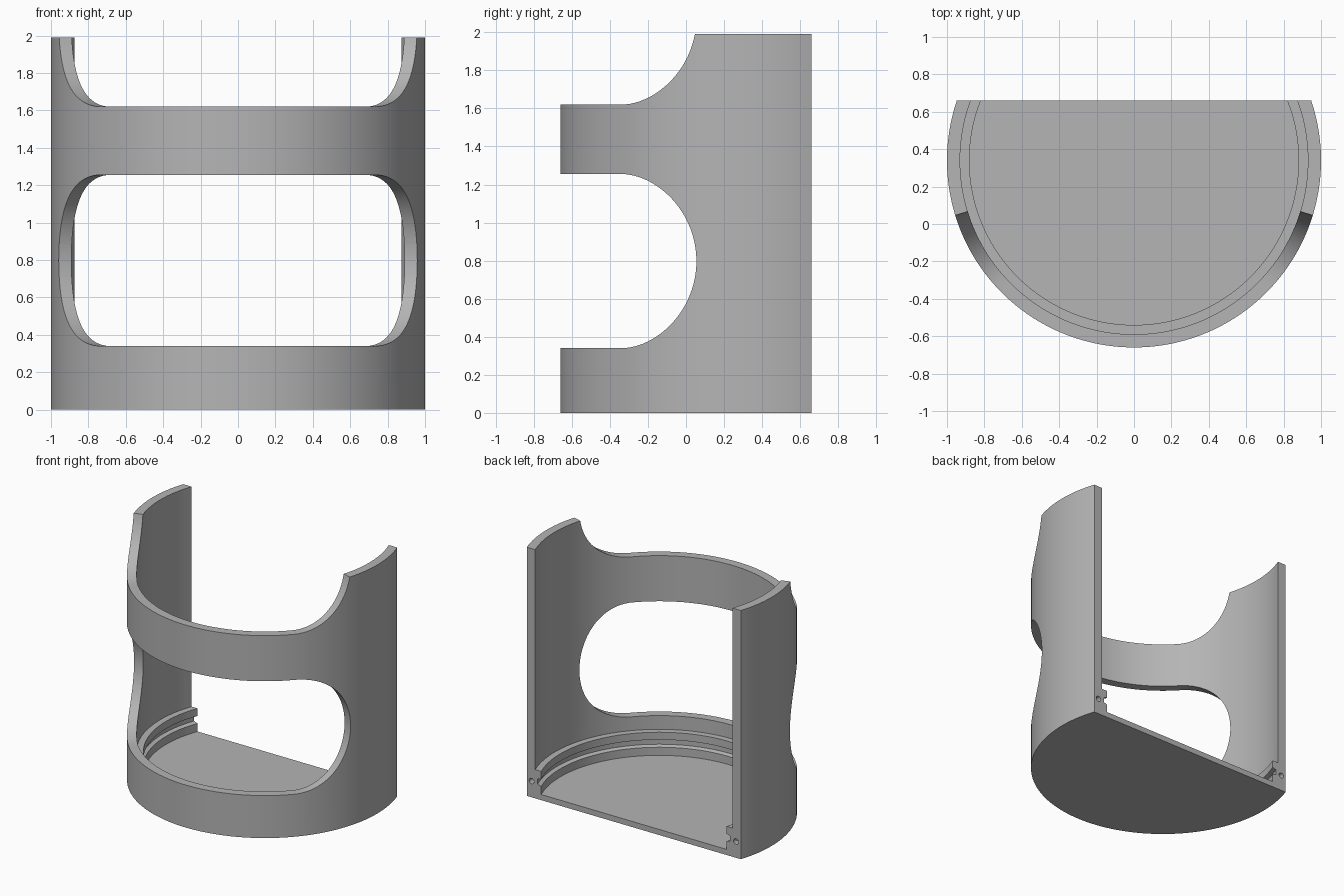
import bpy, bmesh
from math import sin, cos, pi, sqrt, radians
from mathutils import Matrix

cube = bpy.data.objects.get("Cube")
if cube:
    bpy.data.objects.remove(cube, do_unlink=True)

OUT, INN, LIP = 1.0, 0.93, 0.88    # wall and ledge radii
CY, BACK = 0.34, 0.32              # axis position and cut plane behind it
TOP, MID = 1.99, 0.7975            # wall height, window centre height
RAD, ARC = 0.4575, 0.824           # window corner radius, start angle of its round end
TIP = ARC + RAD
UPPER = MID + 1.28                 # centre height of the open top cut-out
FLOOR = 0.045

mat = bpy.data.materials.new("warm_grey")
mat.use_nodes = True
COLOUR = (0.46, 0.46, 0.46, 1)
mat.diffuse_color = COLOUR
mat.node_tree.nodes["Principled BSDF"].inputs["Base Color"].default_value = COLOUR


def half_height(a):
    """Half height of the cut-out at angle a from the front."""
    d = max(0.0, abs(a) - ARC)
    return sqrt(max(0.0, RAD * RAD - d * d))


def point(r, a, z):
    """Point on a cylinder; the last angles land on the flat back plane."""
    if abs(a) >= END:
        return ((1 if a > 0 else -1) * sqrt(r * r - BACK * BACK), CY + BACK, z)
    return (r * sin(a), CY - r * cos(a), z)


# Angles: even across the front, denser into the round window ends
END = 1.89
half = [ARC * i / 24 for i in range(24)]
half += [ARC + RAD * sin(pi / 2 * i / 24) for i in range(25)]
half += [ARC + sqrt(RAD ** 2 - (UPPER - TOP) ** 2)]
half += [TIP + (END - TIP) * i / 16 for i in range(1, 17)]
half = sorted(set(half))
ANGLES = [-a for a in reversed(half[1:])] + half


def finish(name, bm):
    bmesh.ops.remove_doubles(bm, verts=bm.verts, dist=1e-5)
    bmesh.ops.dissolve_degenerate(bm, edges=bm.edges, dist=1e-5)
    bmesh.ops.recalc_face_normals(bm, faces=bm.faces)
    mesh = bpy.data.meshes.new(name)
    bm.to_mesh(mesh)
    bm.free()
    mesh.materials.append(mat)
    ob = bpy.data.objects.new(name, mesh)
    bpy.context.collection.objects.link(ob)
    return ob


def sweep(bm, section, skip=lambda a, b, k: False):
    """Sweep a closed (radius, height) section around all angles."""
    rows = [[bm.verts.new(point(r, a, z)) for r, z in section(a)] for a in ANGLES]
    n = len(rows[0])
    for i in range(len(rows) - 1):
        for k in range(n):
            if not skip(ANGLES[i], ANGLES[i + 1], k):
                j = (k + 1) % n
                bm.faces.new((rows[i][k], rows[i][j], rows[i + 1][j], rows[i + 1][k]))
    bm.faces.new(rows[0])
    bm.faces.new(rows[-1])


def shade(ob):
    bpy.ops.object.select_all(action='DESELECT')
    ob.select_set(True)
    bpy.context.view_layer.objects.active = ob
    bpy.ops.object.shade_smooth_by_angle(angle=radians(30))


def cut(ob, bm):
    """Subtract a cutter and discard it."""
    cutter = finish("cutter", bm)
    cutter.hide_render = True
    mod = ob.modifiers.new("cut", 'BOOLEAN')
    mod.operation, mod.solver, mod.object = 'DIFFERENCE', 'EXACT', cutter
    bpy.context.view_layer.objects.active = ob
    bpy.ops.object.modifier_apply(modifier=mod.name)
    bpy.data.objects.remove(cutter, do_unlink=True)


# Curved wall: lower and upper strips that meet beyond the window tips
def lower(a):
    top = MID - half_height(a)
    return [(INN, 0), (OUT, 0), (OUT, top), (INN, top)]


def upper(a):
    low = MID + half_height(a)
    top = min(TOP, UPPER - half_height(a))
    return [(INN, low), (OUT, low), (OUT, top), (INN, top)]


def joined(a, b):
    return min(abs(a), abs(b)) > TIP - 1e-6


bm = bmesh.new()
sweep(bm, lower, lambda a, b, k: k == 2 and joined(a, b))
sweep(bm, upper, lambda a, b, k: k == 0 and joined(a, b))
wall = finish("curved_wall", bm)

# Screw holes in the flat back ends
bm = bmesh.new()
for s in (-1, 1):
    bmesh.ops.create_cone(bm, cap_ends=True, segments=20, radius1=0.022, radius2=0.022, depth=0.1,
                          matrix=Matrix.Translation((s * 0.905, CY + BACK, 0.13)) @ Matrix.Rotation(pi / 2, 4, 'X'))
cut(wall, bm)
shade(wall)

# Floor slab
bm = bmesh.new()
rim = [bm.verts.new(point(INN, a, 0)) for a in ANGLES]
base = bm.faces.new(rim)
slab = bmesh.ops.extrude_face_region(bm, geom=[base])["geom"]
bmesh.ops.translate(bm, vec=(0, 0, FLOOR), verts=[v for v in slab if isinstance(v, bmesh.types.BMVert)])
bm.faces.ensure_lookup_table()
if not any(f.normal.z and all(v.co.z == 0 for v in f.verts) for f in bm.faces):
    bm.faces.new(rim)
shade(finish("floor", bm))

# Inner ledge with a channel running round its face
GROOVE = 0.91
ledge_section = [(INN, FLOOR), (LIP, FLOOR), (LIP, 0.11), (GROOVE, 0.12),
                 (GROOVE, 0.16), (LIP, 0.17), (LIP, 0.23), (INN, 0.23)]
bm = bmesh.new()
sweep(bm, lambda a: ledge_section)
ledge = finish("inner_ledge", bm)

# Small notch through the lower lip on the right
bm = bmesh.new()
a = radians(-56)
bmesh.ops.create_cube(bm, size=1, matrix=Matrix.Translation((LIP * sin(a), CY - LIP * cos(a), 0.11))
                      @ Matrix.Rotation(a, 4, 'Z') @ Matrix.Diagonal((0.06, 0.05, 0.1, 1)))
cut(ledge, bm)
shade(ledge)
